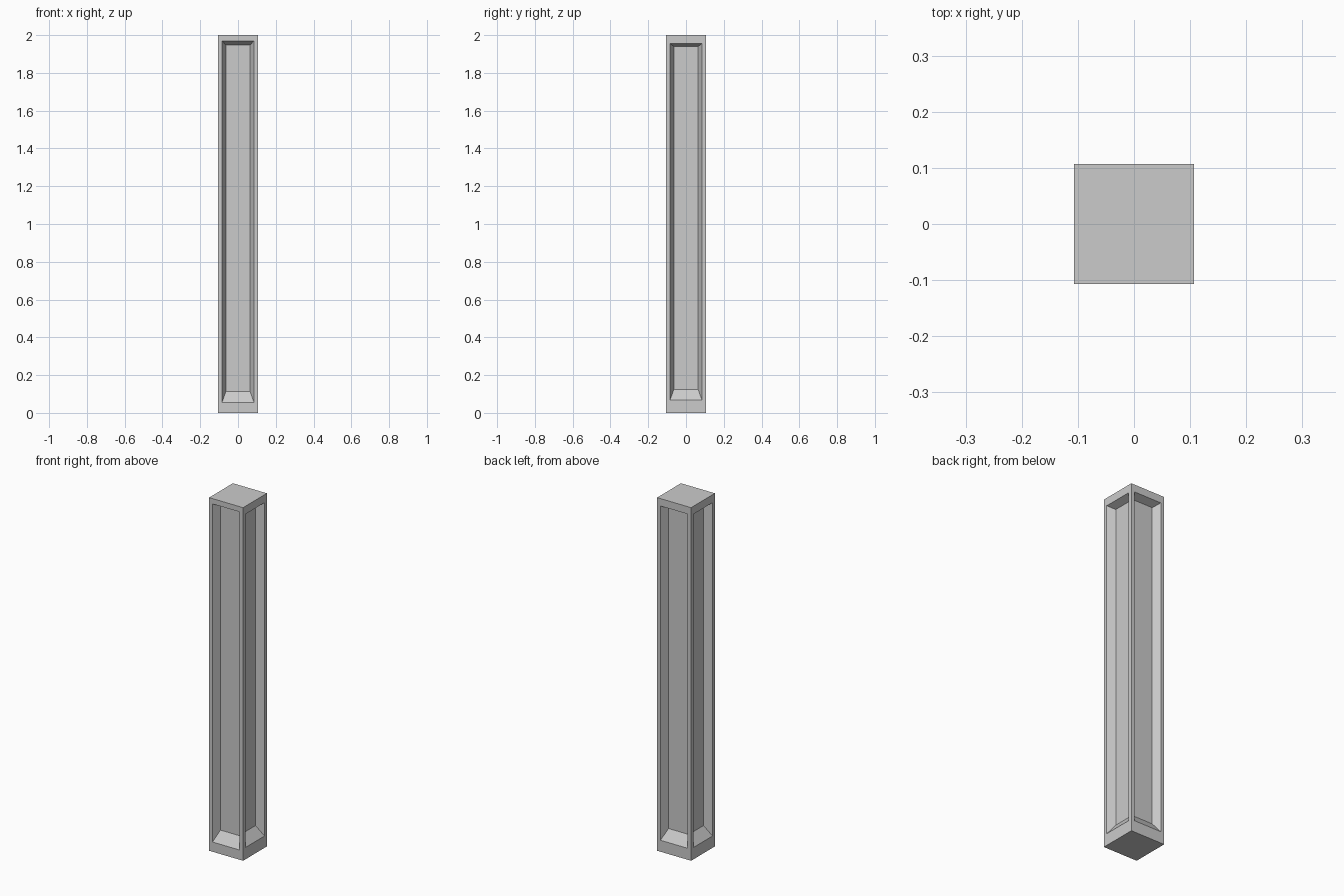
import bpy, bmesh
from math import pi
from mathutils import Matrix, Vector

if "Cube" in bpy.data.objects:
    bpy.data.objects.remove(bpy.data.objects["Cube"])

H, W = 2.0, 0.1065        # height, half width
OUT, INN = 0.085, 0.0645  # half widths of the recess opening and its floor
DEPTH = 0.042

bm = bmesh.new()


def ring(half, z0, z1, y, rot):
    pts = [(-half, y, z0), (half, y, z0), (half, y, z1), (-half, y, z1)]
    return [bm.verts.new(rot @ Vector(p)) for p in pts]


def recessed_side(rot, out_z, inn_z):
    # flat frame, sloping reveal and sunken floor of one side
    loops = [ring(W, 0, H, -W, rot),
             ring(OUT, *out_z, -W, rot),
             ring(INN, *inn_z, -W + DEPTH, rot)]
    for a, b in zip(loops, loops[1:]):
        for i in range(4):
            j = (i + 1) % 4
            bm.faces.new((a[i], a[j], b[j], b[i]))
    bm.faces.new(loops[-1])


# front, right, back, left: opening and floor heights
sides = [((0.055, 1.97), (0.112, 1.948)),
         ((0.067, 1.955), (0.123, 1.94)),
         ((0.065, 1.958), (0.121, 1.941)),
         ((0.067, 1.955), (0.123, 1.94))]
for k, (out_z, inn_z) in enumerate(sides):
    recessed_side(Matrix.Rotation(k * pi / 2, 3, 'Z'), out_z, inn_z)

# weld the corners, then cap top and bottom
bmesh.ops.remove_doubles(bm, verts=bm.verts, dist=0.0004)
bmesh.ops.holes_fill(bm, edges=[e for e in bm.edges if e.is_boundary], sides=4)
bmesh.ops.recalc_face_normals(bm, faces=bm.faces)

mesh = bpy.data.meshes.new("panelled_post")
bm.to_mesh(mesh)
bm.free()
post = bpy.data.objects.new("panelled_post", mesh)
bpy.context.collection.objects.link(post)
